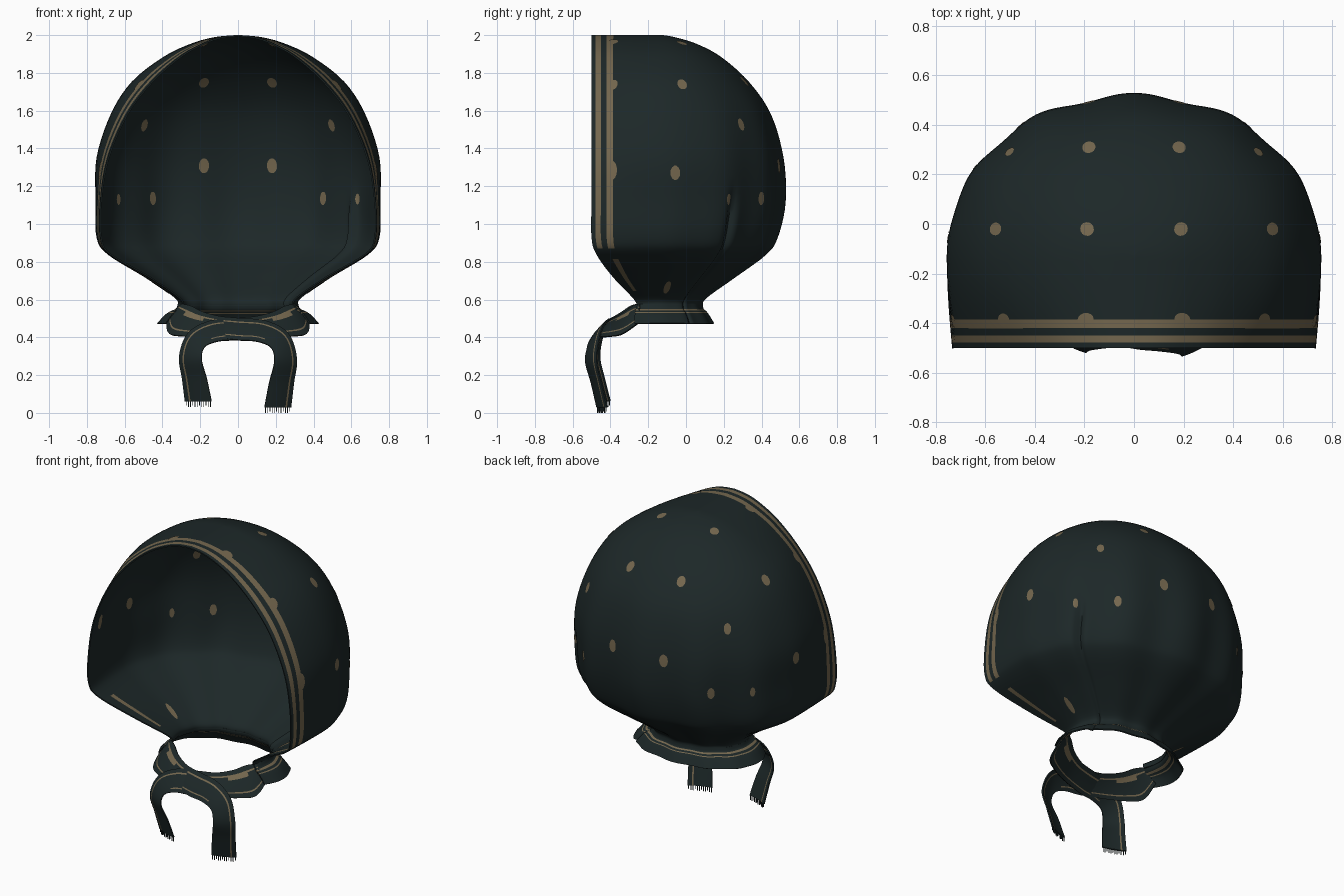
import bpy, bmesh, math
from mathutils import Vector
from mathutils.bvhtree import BVHTree

if "Cube" in bpy.data.objects:
    bpy.data.objects.remove(bpy.data.objects["Cube"])


def material(name, rgb):
    m = bpy.data.materials.new(name)
    m.diffuse_color = (*rgb, 1)
    m.use_nodes = True
    m.node_tree.nodes["Principled BSDF"].inputs["Base Color"].default_value = m.diffuse_color
    return m


MATS = [material("dark teal cloth", (0.012, 0.0205, 0.021)),
        material("tan print", (0.175, 0.135, 0.076))]


def catmull(rows, n):
    """Smoothly subdivide a list of equal-length tuples."""
    out = []
    for i in range(len(rows) - 1):
        p = [rows[max(0, min(len(rows) - 1, i + k))] for k in (-1, 0, 1, 2)]
        for s in range(n):
            t = s / n
            out.append([0.5 * (2 * b + (c - a) * t + (2 * a - 5 * b + 4 * c - d) * t * t
                               + (3 * b - a - 3 * c + d) * t ** 3) for a, b, c, d in zip(*p)])
    out.append(list(rows[-1]))
    return out


def make(name, verts, faces, mats=None, thick=0.0):
    me = bpy.data.meshes.new(name)
    me.from_pydata(verts, [], faces)
    for m in MATS:
        me.materials.append(m)
    if mats:
        for p, i in zip(me.polygons, mats):
            p.material_index = i
    bm = bmesh.new()
    bm.from_mesh(me)
    bmesh.ops.remove_doubles(bm, verts=bm.verts, dist=0.0005)
    bmesh.ops.recalc_face_normals(bm, faces=bm.faces)
    bm.to_mesh(me)
    bm.free()
    ob = bpy.data.objects.new(name, me)
    bpy.context.collection.objects.link(ob)
    bpy.ops.object.select_all(action='DESELECT')
    ob.select_set(True)
    bpy.context.view_layer.objects.active = ob
    if thick:
        s = ob.modifiers.new("thickness", 'SOLIDIFY')
        s.thickness = thick
        s.offset = 0
        bpy.ops.object.modifier_apply(modifier=s.name)
    bpy.ops.object.shade_smooth_by_angle(angle=math.radians(60))
    return ob


def grid(rows, rule):
    """Join rows of points into quads; rule(row, column) gives the material."""
    nc = len(rows[0])
    verts = [p for r in rows for p in r]
    faces, mats = [], []
    for i in range(len(rows) - 1):
        for j in range(nc - 1):
            a = i * nc + j
            faces.append((a, a + 1, a + nc + 1, a + nc))
            mats.append(rule(i, j))
    return verts, faces, mats


# horizontal U-shaped slice: rim, side, round back, side, rim
SIDE = [0, 0.022, 0.05, 0.08, 0.115, 0.17, 0.23, 0.29]
YC, STEPS = -0.15, 120


def fold(z):
    return max(0.0, min(1.0, (1.75 - z) / 0.7))


def slice_u(z, w, rim, yf, yb):
    side = []
    for d in SIDE:
        f = d / 0.35
        side.append((rim + (w - rim) * math.sin(f * math.pi / 2), yf + (YC - yf) * f, z))
    back = []
    crease = 0.05 * max(0.0, min(1.0, (1.2 - z) / 0.15))
    for k in range(STEPS + 1):
        t = math.pi * k / STEPS
        g = 1 + 0.02 * fold(z) * math.cos(12 * (t - math.pi / 2)) * math.sin(t)
        g -= crease * math.exp(-((t - 0.62) / 0.035) ** 2)
        c, s = math.cos(t), math.sin(t)
        back.append((w * math.copysign(abs(c) ** 0.95, c) * g,
                     YC + (yb - YC) * max(s, 0) ** 0.95 * g, z))
    return side + back + [(-x, y, zz) for x, y, zz in reversed(side)]


COLS = 2 * len(SIDE) + STEPS

# head covering: z, half width, half width at rim, front y, back y
HOOD = [(0.565, 0.315, 0.29, -0.255, 0.08), (0.61, 0.33, 0.31, -0.28, 0.10),
        (0.72, 0.49, 0.47, -0.385, 0.25), (0.84, 0.685, 0.675, -0.473, 0.41),
        (0.93, 0.745, 0.725, -0.50, 0.47), (1.12, 0.75, 0.725, -0.50, 0.512),
        (1.35, 0.745, 0.685, -0.50, 0.505), (1.58, 0.67, 0.585, -0.50, 0.443),
        (1.75, 0.56, 0.455, -0.50, 0.33), (1.88, 0.395, 0.31, -0.50, 0.185),
        (1.95, 0.25, 0.19, -0.50, 0.055), (1.985, 0.125, 0.095, -0.50, -0.06),
        (1.997, 0.0, 0.0, -0.50, -0.13)]
hood_rows = catmull(HOOD, 5)


def border(i, j):
    """Two stripes along the rim, only the rear one partly below the cheek."""
    c, z = min(j, COLS - 1 - j), hood_rows[i][0]
    return 1 if (z > 0.87 and c in (1, 3)) or (0.64 < z < 0.8 and c == 3) else 0


data = grid([slice_u(*r) for r in hood_rows], border)
hood = make("hood", *data, thick=0.008)
for p in hood.data.polygons:  # the lining carries no stripes above the cheek
    c = p.center
    if c.z > 0.87 and p.normal.dot(c - Vector((0, c.y, 1.0))) < 0:
        p.material_index = 0
tree = BVHTree.FromPolygons([Vector(v) for v in data[0]], data[1])

# flared collar around the back of the neck
COLLAR = [(0.575, 0.315, 0.29, -0.255, 0.08), (0.55, 0.325, 0.31, -0.265, 0.085),
          (0.535, 0.355, 0.33, -0.27, 0.10), (0.515, 0.385, 0.35, -0.27, 0.115),
          (0.472, 0.425, 0.38, -0.27, 0.14)]
make("collar", *grid([slice_u(*r) for r in catmull(COLLAR, 4)],
                     lambda i, j: 1 if i in (5, 6, 9) else 0), thick=0.008)

# printed dots, laid on both sides of the cloth: position, half width, half height
DOTS = [(0.19, 0.34, 1.785, 0.027, 0.035), (0.19, -0.02, 1.96, 0.027, 0.03),
        (0.56, -0.02, 1.74, 0.026, 0.035), (0.51, 0.30, 1.53, 0.022, 0.034),
        (0.185, 0.50, 1.31, 0.028, 0.04), (0.73, -0.06, 1.27, 0.026, 0.038),
        (0.46, 0.40, 1.135, 0.022, 0.036), (0.64, 0.23, 1.13, 0.016, 0.03),
        (0.19, -0.385, 1.95, 0.027, 0.035), (0.52, -0.385, 1.73, 0.027, 0.035),
        (0.70, -0.385, 1.28, 0.027, 0.05), (0.41, -0.10, 0.67, 0.017, 0.06)]
verts, faces = [], []
for x, y, z, rx, rz in DOTS:
    for sx in (1, -1):
        p, n, _, _ = tree.find_nearest(Vector((sx * x, y, z)))
        u = Vector((0, 0, 1)).cross(n).normalized()
        v = n.cross(u)
        for off in (0.0065, -0.0065):
            b = len(verts)
            for k in range(15):
                a = 2 * math.pi * k / 14
                r = 0 if k == 14 else 1
                q, m, _, _ = tree.find_nearest(
                    p + r * (u * rx * math.cos(a) + v * rz * math.sin(a)))
                verts.append(q + (m if m.dot(n) > 0 else -m) * off)
            faces += [(b + 14, b + k, b + (k + 1) % 14) for k in range(14)]
make("dots", verts, faces, [1] * len(faces))

# tie ends: upper edge and lower edge of the ribbon, from neck to hanging end
TIE = [(-0.30, -0.25, 0.575, -0.375, -0.24, 0.49), (-0.25, -0.285, 0.565, -0.365, -0.34, 0.42),
       (-0.19, -0.33, 0.535, -0.275, -0.405, 0.405), (-0.10, -0.37, 0.51, -0.15, -0.46, 0.40),
       (0.0, -0.39, 0.50, 0.0, -0.495, 0.385), (0.15, -0.415, 0.485, 0.10, -0.505, 0.378),
       (0.265, -0.445, 0.42, 0.175, -0.515, 0.345), (0.31, -0.465, 0.29, 0.192, -0.525, 0.27),
       (0.295, -0.44, 0.16, 0.165, -0.495, 0.16), (0.28, -0.41, 0.03, 0.14, -0.465, 0.03)]
ACROSS = [0, 0.08, 0.16, 0.22, 0.34, 0.6, 0.78, 0.83, 0.92, 1]


def tie_print(i, j):
    """Thin edge stripes, broader where the ribbon leaves the neck."""
    return 1 if j == 2 or (j == 3 and 5 < i < 14) or (j == 6 and i < 32) else 0


def tie(name, mirror, dy, lift):
    rows = []
    for r in catmull(TIE, 6):
        a, b = Vector(r[:3]), Vector(r[3:])
        row = []
        for f in ACROSS:
            p = a.lerp(b, f)
            p.y += dy - 0.008 * math.sin(math.pi * f)
            p.z += lift * max(0, (0.4 - p.z) / 0.4)
            p.x *= mirror
            row.append(p)
        rows.append(row)
    make(name, *grid(rows, tie_print), thick=0.008)
    # fringe threads along the cut end
    verts, faces = [], []
    a, b = rows[-1][0], rows[-1][-1]
    for k in range(12):
        p = a.lerp(b, (k + 0.5) / 12)
        p.y -= 0.006 * math.sin(math.pi * (k + 0.5) / 12)
        n = len(verts)
        drop = 0.03 if k % 3 else 0.022
        for z in (0.004, -drop):
            for dx, ddy in ((-0.002, -0.002), (0.002, -0.002), (0.002, 0.002), (-0.002, 0.002)):
                verts.append(p + Vector((dx, ddy, z)))
        faces += [(n + q, n + (q + 1) % 4, n + 4 + (q + 1) % 4, n + 4 + q) for q in range(4)]
        faces.append((n + 4, n + 5, n + 6, n + 7))
    make(name + "_fringe", verts, faces)


tie("right_tie", 1, -0.006, 0.0)
tie("left_tie", -1, 0.008, 0.035)
